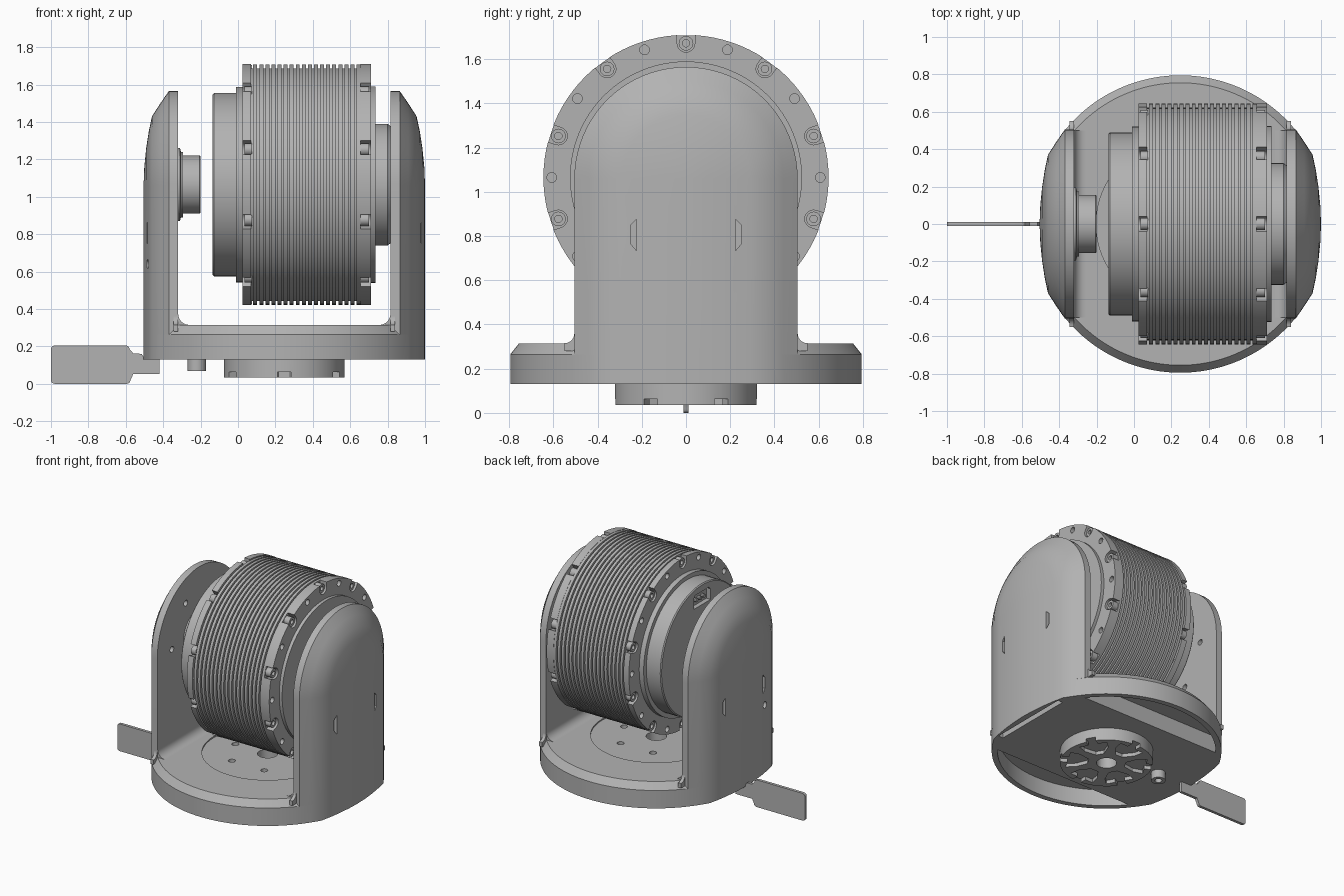
import bpy, bmesh
from math import sin, cos, pi, radians

cube = bpy.data.objects.get("Cube")
if cube:
    bpy.data.objects.remove(cube, do_unlink=True)

grey = bpy.data.materials.new("machined_grey")
grey.use_nodes = True
grey.diffuse_color = (0.45, 0.45, 0.45, 1)
grey.node_tree.nodes["Principled BSDF"].inputs["Base Color"].default_value = grey.diffuse_color

MID = 0.2475      # middle of the yoke in x
AXIS = 1.065      # height of the drum axis
RIM = 0.795       # base radius
parts = []


def finish(bm, name):
    bmesh.ops.remove_doubles(bm, verts=bm.verts, dist=1e-5)
    bmesh.ops.recalc_face_normals(bm, faces=bm.faces)
    mesh = bpy.data.meshes.new(name)
    bm.to_mesh(mesh)
    bm.free()
    obj = bpy.data.objects.new(name, mesh)
    bpy.context.scene.collection.objects.link(obj)
    parts.append(obj)
    return obj


def place(axis, u, v, w):
    return {"X": (w, u, v), "Y": (u, w, v), "Z": (u, v, w)}[axis]


def prisms(name, polys, axis, lo, hi):
    """Extrude one or more outlines along an axis."""
    bm = bmesh.new()
    for poly in polys:
        a, b = [[bm.verts.new(place(axis, u, v, w)) for u, v in poly] for w in (lo, hi)]
        bm.faces.new(a)
        bm.faces.new(b)
        for i in range(len(poly)):
            j = (i + 1) % len(poly)
            bm.faces.new((a[i], a[j], b[j], b[i]))
    return finish(bm, name)


def lathe(name, profile, axis="X", u=0.0, v=AXIS, n=96):
    """Turn a (distance along axis, radius) profile around an axis."""
    bm = bmesh.new()
    rings = []
    for w, r in profile:
        if r == 0:
            rings.append([bm.verts.new(place(axis, u, v, w))] * n)
        else:
            rings.append([bm.verts.new(place(axis, u + r * cos(2 * pi * k / n),
                                             v + r * sin(2 * pi * k / n), w)) for k in range(n)])
    for a, b in zip(rings, rings[1:]):
        for k in range(n):
            j = (k + 1) % n
            bm.faces.new(list(dict.fromkeys((a[k], a[j], b[j], b[k]))))
    return finish(bm, name)


def disc(name, lo, hi, r, **kw):
    return lathe(name, [(lo, 0), (lo, r), (hi, r), (hi, 0)], **kw)


def screw(name, lo, hi, r, **kw):
    """Cap screw with a socket at the hi end."""
    deep = hi + (lo - hi) * 0.6
    return lathe(name, [(lo, 0), (lo, r), (hi, r), (hi, r / 2), (deep, r / 2), (deep, 0)], n=20, **kw)


def arc(u, v, r, start, end, n):
    return [(u + r * cos(radians(start + (end - start) * k / n)),
             v + r * sin(radians(start + (end - start) * k / n))) for k in range(n + 1)]


def circle(u, v, r, n=20):
    return arc(u, v, r, 0, 360, n)[:-1]


def cut(target, *cutters):
    for c in cutters:
        c.hide_render = True
        mod = target.modifiers.new("cut", "BOOLEAN")
        mod.operation, mod.solver, mod.object = "DIFFERENCE", "EXACT", c
    bpy.context.view_layer.update()
    dg = bpy.context.evaluated_depsgraph_get()
    mesh = bpy.data.meshes.new_from_object(target.evaluated_get(dg))
    target.modifiers.clear()
    target.data = mesh
    for c in cutters:
        parts.remove(c)
        bpy.data.objects.remove(c, do_unlink=True)


# Domed outer side of the arms as (x, half width)
DOME = [(-0.37, 0.505), (-0.415, 0.44), (-0.46, 0.37), (-0.477, 0.29),
        (-0.491, 0.2), (-0.501, 0.1), (-0.505, 0)]


def flip(x, side):
    return x if side < 0 else 2 * MID - x


def arm(name, side):
    """Slab with a domed outer side, straight below and turned around the top."""
    bm = bmesh.new()
    profile = [(-0.32, 0), (-0.32, 0.505)] + DOME
    stations = [(0.265, 0)] + [(AXIS - 0.005, pi * k / 40) for k in range(41)] + [(0.265, pi)]
    rows = [[bm.verts.new((flip(x, side), r * cos(a), z + r * sin(a))) for x, r in profile]
            for z, a in stations]
    for a, b in zip(rows, rows[1:]):
        for i in range(len(profile) - 1):
            quad = (a[i], a[i + 1], b[i + 1], b[i])
            spots = {tuple(round(c, 5) for c in p.co): p for p in quad}
            if len(spots) > 2:
                bm.faces.new(list(spots.values()))
    bmesh.ops.remove_doubles(bm, verts=bm.verts, dist=1e-5)
    bmesh.ops.holes_fill(bm, edges=[e for e in bm.edges if e.is_boundary], sides=0)
    return finish(bm, name)


for side, label in ((-1, "right"), (1, "left")):
    body = arm(label + "_arm", side)
    # Slots in the outer face, bolt holes in the inner face
    slots = [[(s * 0.225, 0.735), (s * 0.25, 0.765), (s * 0.25, 0.85), (s * 0.225, 0.875)] for s in (-1, 1)]
    if side < 0:
        slots.append(circle(-0.25, 0.64, 0.025))
    outer = prisms("slot_cutter", slots, "X", *sorted((flip(-0.6, side), flip(-0.455, side))))
    holes = [circle(0.33 * cos(a * pi / 3), AXIS + 0.33 * sin(a * pi / 3), 0.022) for a in range(6)]
    inner = prisms("hole_cutter", holes, "X", *sorted((flip(-0.35, side), flip(-0.3, side))))
    cut(body, outer, inner)
    # Rounded inside corner between arm and base
    x, r = -0.32, 0.06
    corner = [(x - 0.01, 0.305)] + arc(x + r, 0.315 + r, r, 180, 270, 8) + [(x + r, 0.305)]
    corner.insert(1, (x - 0.01, 0.315 + r))
    prisms(label + "_corner_fillet", [[(flip(u, side), v) for u, v in corner]], "Y", -0.5, 0.5)
    # Rounded shoulder beside the arm
    for s in (-1, 1):
        ear = [(s * 0.49, 0.28)] + [(s * u, v) for u, v in arc(0.55, 0.36, 0.045, 180, 270, 6)] + [(s * 0.55, 0.28)]
        prisms(label + "_shoulder_fillet", [ear], "X", *sorted((flip(-0.345, side), flip(-0.32, side))))


# Base plate: round front and back, domed sides, chamfered top rim
def outline(radius):
    back = arc(MID, 0, radius, 39, 141, 40)
    dome = DOME[1:] + [(x, -r) for x, r in DOME[-2:0:-1]]
    half = back + dome
    return half + [(2 * MID - x, -y) for x, y in half]


bm = bmesh.new()
layers = [[bm.verts.new((x, y, z)) for x, y in outline(r)]
          for z, r in ((0.13, RIM), (0.265, RIM), (0.315, RIM - 0.04))]
bm.faces.new(layers[0])
bm.faces.new(layers[-1])
for a, b in zip(layers, layers[1:]):
    for i in range(len(a)):
        j = (i + 1) % len(a)
        bm.faces.new((a[i], a[j], b[j], b[i]))
base = finish(bm, "base_plate")

# Underside pockets, arm slot, top recess, centre bore and bolt holes
pockets = [arc(MID, 0, RIM - 0.04, a, a + 103, 40) for a in (38.5, 218.5)]
pockets.append([(0.915, -0.32), (0.955, -0.32), (0.955, 0.32), (0.915, 0.32)])
cut(base,
    prisms("pocket_cutter", pockets, "Z", 0.1, 0.255),
    prisms("recess_cutter", [circle(MID, 0, 0.45, 64)], "Z", 0.305, 0.4),
    prisms("bore_cutter", [circle(MID, 0, 0.07, 32)]
           + [circle(MID + 0.27 * cos(k * pi / 3), 0.27 * sin(k * pi / 3), 0.025) for k in range(6)],
           "Z", 0.2, 0.4))

# Mounting hub below the base, with radial pockets
hub = disc("mounting_hub", 0.035, 0.14, 0.322, axis="Z", u=MID, v=0, n=64)


def radial(points, angle):
    return [(MID + r * cos(angle) - t * sin(angle), r * sin(angle) + t * cos(angle)) for r, t in points]


wedge = [(0.13, -0.03), (0.2, -0.085), (0.27, -0.1), (0.27, -0.035), (0.35, -0.035)]
wedge += [(r, -t) for r, t in reversed(wedge)]
cut(hub, prisms("hub_pocket_cutter", [radial(wedge, (k + 0.5) * pi / 3) for k in range(6)], "Z", 0, 0.062),
    prisms("hub_bore_cutter", [circle(MID, 0, 0.07, 32)], "Z", 0, 0.125))
screw("locking_screw", 0.14, 0.068, 0.05, axis="Z", u=-0.22, v=0)

# Flat blade sticking out under the right arm
blade = (arc(-0.98, 0.02, 0.02, 180, 270, 4) + arc(-0.595, 0.02, 0.02, 270, 360, 4)
         + [(-0.56, 0.052), (-0.42, 0.052), (-0.42, 0.135), (-0.5, 0.135), (-0.515, 0.16), (-0.56, 0.163)]
         + arc(-0.6, 0.185, 0.02, 0, 90, 4) + arc(-0.98, 0.185, 0.02, 90, 180, 4))
for p, q in ((0, 0),):
    prisms("side_blade", [[(u, max(v, 0)) for u, v in blade]], "Y", -0.011, 0.011)

# Finned drum body
FINS, LO, HI = 18, 0.07, 0.655
pitch = (HI - LO) / FINS
ribs = [(LO, 0)]
for k in range(FINS):
    x = LO + k * pitch
    ribs += [(x, 0.622), (x + pitch * 0.35, 0.622), (x + pitch * 0.35, 0.643), (x + pitch, 0.643)]
lathe("finned_drum", ribs + [(HI, 0)])

# Drum flanges with open scallops, cap screws and small holes
for label, lo, hi, seat, head in (("right", 0.025, 0.07, 0.075, 0.035), ("left", 0.655, 0.712, 0.65, 0.7)):
    flange = disc(label + "_drum_flange", lo, hi, 0.645)
    cuts = []
    for k in range(10):
        a = pi / 2 + k * pi / 5
        notch = [(0.7, -0.04)] + [(r, -t) for r, t in arc(0.607, 0, 0.04, 90, 270, 10)] + [(0.7, 0.04)]
        notch = [notch[0]] + sorted(notch[1:-1], key=lambda p: p[1]) + [notch[-1]]
        cuts.append([(r * cos(a) - t * sin(a), AXIS + r * sin(a) + t * cos(a)) for r, t in notch])
        screw(label + "_flange_screw", seat, head, 0.033, u=0.607 * cos(a), v=AXIS + 0.607 * sin(a))
        b = a + pi / 10
        cuts.append(circle(0.607 * cos(b), AXIS + 0.607 * sin(b), 0.022, 16))
    cut(flange, prisms("scallop_cutter", cuts, "X", lo - 0.02, hi + 0.02))

# End caps of the drum and the bearing hubs
disc("right_cap_step", -0.012, 0.03, 0.522)
cap = lathe("right_end_cap", [(-0.135, 0), (-0.135, 0.483), (-0.128, 0.49), (0, 0.49), (0, 0)])
port = [(-0.1, 1.4), (0.1, 1.4), (0.1, 1.48), (0.08, 1.5), (-0.08, 1.5), (-0.1, 1.48)]
cut(cap, prisms("port_cutter", [port], "X", -0.2, -0.1))
for y in (-0.045, 0, 0.045):
    prisms("port_pin", [circle(y, 1.445, 0.014, 10)], "X", -0.125, -0.095)
disc("left_cap_step", 0.7, 0.736, 0.525)
lathe("left_bearing_hub", [(0.73, 0), (0.73, 0.325), (0.8, 0.325), (0.82, 0.31), (0.82, 0)])
lathe("right_bearing_shaft", [(-0.325, 0), (-0.325, 0.195), (-0.31, 0.195), (-0.305, 0.175), (-0.293, 0.175),
                              (-0.293, 0.155), (-0.205, 0.155), (-0.2, 0.15), (-0.2, 0)])

# Material and shading
for obj in parts:
    obj.data.materials.clear()
    obj.data.materials.append(grey)
    obj.select_set(True)
bpy.context.view_layer.objects.active = parts[0]
bpy.ops.object.shade_smooth_by_angle(angle=radians(25))
